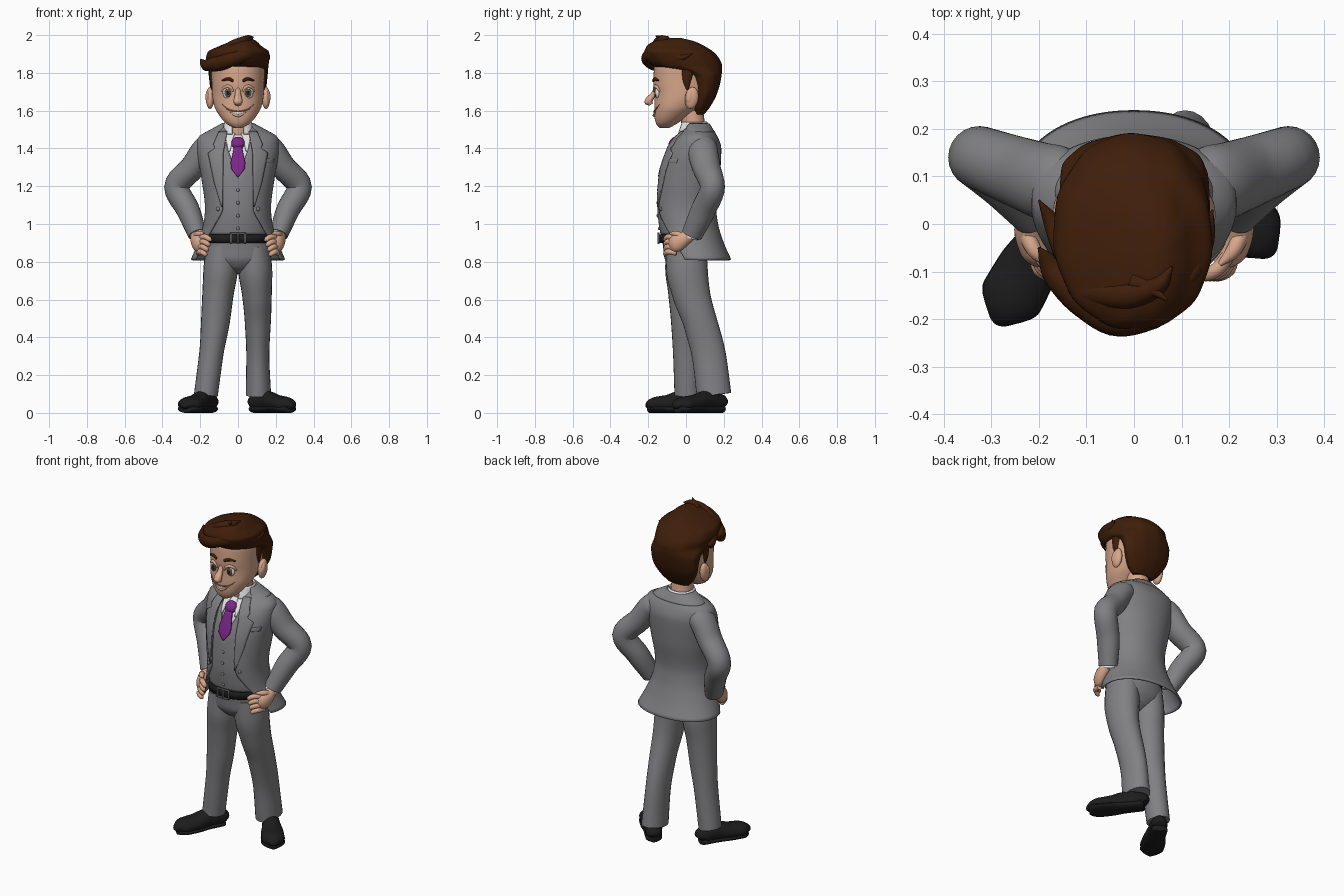
import bpy, bmesh, math
from mathutils import Vector, Matrix

cube = bpy.data.objects.get("Cube")
if cube:
    bpy.data.objects.remove(cube)

POWER = 2.12  # roundness of the body sections


def material(name, r, g, b):
    m = bpy.data.materials.new(name)
    m.use_nodes = True
    m.diffuse_color = (r, g, b, 1)
    m.node_tree.nodes["Principled BSDF"].inputs["Base Color"].default_value = (r, g, b, 1)
    return m


SUIT = material("suit grey", .22, .22, .23)
HAIR = material("hair brown", .05, .013, .003)
SKIN = material("skin", .68, .385, .26)
BLACK = material("shoe black", .012, .012, .012)
WHITE = material("shirt white", .8, .8, .8)
PURPLE = material("tie purple", .2, .02, .25)
METAL = material("buckle metal", .2, .2, .2)
IRIS = material("iris hazel", .12, .1, .06)
LIP = material("lip", .42, .17, .12)


def finish(name, bm, mat, thick=0.0, angle=40):
    bmesh.ops.remove_doubles(bm, verts=bm.verts, dist=1e-5)
    bmesh.ops.recalc_face_normals(bm, faces=bm.faces)
    mesh = bpy.data.meshes.new(name)
    bm.to_mesh(mesh)
    bm.free()
    mesh.materials.append(mat)
    ob = bpy.data.objects.new(name, mesh)
    bpy.context.collection.objects.link(ob)
    bpy.ops.object.select_all(action='DESELECT')
    ob.select_set(True)
    bpy.context.view_layer.objects.active = ob
    bpy.ops.object.shade_smooth_by_angle(angle=math.radians(angle))
    if thick:
        mod = ob.modifiers.new("thickness", 'SOLIDIFY')
        mod.thickness, mod.offset = thick, 0
    return ob


def smooth_table(rows):
    """Smooth interpolation without overshoot; first column is the parameter."""
    def at(t):
        t = min(max(t, rows[0][0]), rows[-1][0])
        i = max(k for k in range(len(rows) - 1) if rows[k][0] <= t)
        h = rows[i + 1][0] - rows[i][0]
        u = (t - rows[i][0]) / h

        def slope(k, c):
            k = min(max(k, 0), len(rows) - 2)
            return (rows[k + 1][c] - rows[k][c]) / (rows[k + 1][0] - rows[k][0])

        def tangent(k, c):
            a, b = slope(k - 1, c), slope(k, c)
            return 2 * a * b / (a + b) if a * b > 0 else 0
        return [(2*u**3 - 3*u*u + 1) * rows[i][c] + (3*u*u - 2*u**3) * rows[i + 1][c]
                + h * (u**3 - 2*u*u + u) * tangent(i, c) + h * (u**3 - u*u) * tangent(i + 1, c)
                for c in range(1, len(rows[0]))]
    return at


def grid(bm, rings, caps):
    rings = [[bm.verts.new(p) for p in r] for r in rings]
    for a, b in zip(rings, rings[1:]):
        for k in range(len(a) - 1):
            bm.faces.new((a[k], a[k + 1], b[k + 1], b[k]))
    if caps:
        bm.faces.new(rings[0])
        bm.faces.new(rings[-1])


def shell(name, f, z0, z1, mat, thick=0.0, levels=28, cols=56, ripple=0.0):
    """Stacked sections (half width, front y, back y, half opening, centre x)."""
    rings = []
    for j in range(levels + 1):
        z = z0 + (z1 - z0) * j / levels
        rx, yf, yb, gap, cx = f(z)
        start = math.asin(min(1, max(0, gap) / rx) ** (POWER / 2))
        ring = []
        for k in range(cols + 1):
            a = start + (2 * math.pi - 2 * start) * k / cols
            s, c = math.sin(a), math.cos(a)
            w = 1 + ripple * math.sin(11 * a + 9 * z)
            ring.append((cx + w * rx * math.copysign(abs(s) ** (2 / POWER), s),
                         (yf + yb) / 2 - w * (yb - yf) / 2 * math.copysign(abs(c) ** (2 / POWER), c), z))
        rings.append(ring)
    bm = bmesh.new()
    grid(bm, rings, not thick)
    return finish(name, bm, mat, thick)


def front(f, x, z):
    rx, yf, yb = f(z)[:3]
    return (yf + yb) / 2 - (yb - yf) / 2 * max(0, 1 - min(1, abs(x) / rx) ** POWER) ** (1 / POWER)


def strip(name, f, rows, mat, lift, thick=.008, cols=6):
    """Cloth panel lying on the front of a shell; rows are (z, x, x)."""
    rings = []
    for a, b in zip(rows, rows[1:]):
        for j in range(5):
            z, p, q = (a[c] + (b[c] - a[c]) * j / 4 for c in range(3))
            xs = [p + (q - p) * k / cols for k in range(cols + 1)]
            rings.append([(x, front(f, x, z) - lift, z) for x in xs])
    bm = bmesh.new()
    grid(bm, rings, False)
    return finish(name, bm, mat, thick)


def tube(name, pts, mat, ref=(1, 0, 0), steps=6, sides=24):
    """Tapered limb through points (x, y, z, radius along ref, other radius)."""
    f = smooth_table([(i, *p) for i, p in enumerate(pts)])
    n = (len(pts) - 1) * steps
    rings = []
    for j in range(n + 1):
        t = j / steps
        p = f(t)
        T = (Vector(f(t + .1)[:3]) - Vector(f(t - .1)[:3])).normalized()
        U = (Vector(ref) - T * T.dot(Vector(ref))).normalized()
        V = T.cross(U)
        angles = [2 * math.pi * k / sides for k in range(sides + 1)]
        rings.append([Vector(p[:3]) + U * p[3] * math.cos(a) + V * p[4] * math.sin(a) for a in angles])
    bm = bmesh.new()
    grid(bm, rings, True)
    return finish(name, bm, mat)


def ball(name, centre, radii, mat, tilt=0.0):
    bm = bmesh.new()
    m = Matrix.Translation(centre) @ Matrix.Rotation(tilt, 4, 'X') @ Matrix.Diagonal((*radii, 1))
    bmesh.ops.create_uvsphere(bm, u_segments=24, v_segments=14, radius=1, matrix=m)
    return finish(name, bm, mat)


# Jacket, waistcoat and shirt share one torso table
jacket = smooth_table([
    (.81, .245, -.1, .235, .225, 0), (.9, .208, -.13, .195, .18, 0),
    (1, .178, -.15, .165, .12, 0), (1.08, .17, -.157, .155, .082, 0),
    (1.25, .19, -.145, .175, .08, 0), (1.4, .212, -.095, .182, .078, 0),
    (1.45, .21, -.06, .168, .07, 0), (1.485, .165, -.025, .148, .063, 0),
    (1.51, .1, -.005, .13, .057, 0), (1.53, .07, .01, .115, .05, 0)])


def inner(inset, gap):
    def f(z):
        rx, yf, yb, _, cx = jacket(z)
        return min(rx, .18) - inset, yf + inset, min(yb, .17) - inset, gap(z), cx
    return f


vest = inner(.01, lambda z: (z - 1.24) * .34)
shirt = inner(.02, lambda z: 0)
shell("jacket", jacket, .81, 1.53, SUIT, .01, 44)
shell("waistcoat", vest, .945, 1.48, SUIT, .008, 40)
shell("shirt", shirt, 1.15, 1.505, WHITE)
collar = smooth_table([(1.47, .09, -.045, .135, .03, 0), (1.545, .068, -.022, .106, .03, 0)])
shell("shirt_collar", collar, 1.475, 1.54, WHITE, .008, 6)
over = smooth_table([(1.475, .182, -.015, .155, .1, 0), (1.53, .08, -.01, .12, .07, 0)])
shell("jacket_collar", over, 1.485, 1.53, SUIT, .01, 6)
for k in range(4):
    z = 1.18 - .068 * k
    ball("waistcoat_button", (0, front(vest, 0, z) - .005, z), (.009, .006, .009), SUIT)

# Tie
strip("tie", shirt, [(1.41, -.02, .02), (1.32, -.038, .038), (1.29, -.035, .035), (1.25, -.003, .003)],
      PURPLE, .016, .014)
ball("tie_knot", (0, front(shirt, 0, 1.43) - .012, 1.428), (.036, .022, .036), PURPLE, -.5)

# Trousers and belt
hips = smooth_table([(.735, .03, -.03, .04, 0, 0), (.77, .1, -.085, .085, 0, 0), (.82, .17, -.114, .115, 0, 0),
                     (.87, .177, -.12, .125, 0, 0), (.95, .16, -.132, .125, 0, 0)])
shell("trouser_hips", hips, .735, .95, SUIT)
belt = lambda z: (.165, -.14, .132, 0, 0)
shell("belt", belt, .9, .945, BLACK, .008, 2)
for name, rows in (("top", (.954, .945)), ("bottom", (.902, .893))):
    strip("buckle_" + name, belt, [(z, -.042, .042) for z in rows], METAL, .008)
for x in (-.038, 0, .038):
    strip("buckle_bar", belt, [(.95, x - .004, x + .004), (.896, x - .004, x + .004)], METAL, .008)
tube("left_trouser_leg", [(.086, 0, .88, .082, .108), (.091, .005, .76, .09, .11), (.1, .028, .63, .079, .1),
                          (.105, .075, .48, .069, .09), (.105, .122, .3, .061, .09),
                          (.108, .148, .095, .067, .092)], SUIT)
tube("right_trouser_leg", [(-.086, 0, .88, .082, .108), (-.092, 0, .76, .091, .11), (-.106, 0, .63, .083, .094),
                           (-.12, .002, .48, .076, .081), (-.143, .005, .3, .064, .073),
                           (-.17, .008, .095, .063, .069)], SUIT)

# Shoes: length fraction, half width, height
UPPER = [(0, .03, .06), (.04, .045, .095), (.35, .05, .112), (.6, .063, .092),
         (.83, .066, .082), (.94, .05, .07), (.985, .03, .055), (1, .012, .035)]
for side, heel, toe in (("left", (.085, .19), (.28, -.052)), ("right", (-.14, .06), (-.28, -.195))):
    h, d = Vector((*heel, 0)), Vector((toe[0] - heel[0], toe[1] - heel[1], 0))
    across = d.cross(Vector((0, 0, 1))).normalized()
    tube(side + "_shoe", [(*(h + d * t)[:2], tall / 2 + .004, w, tall / 2) for t, w, tall in UPPER], BLACK, across)
    tube(side + "_sole", [(*(h + d * t)[:2], .021, w * 1.02, .021) for t, w, _ in UPPER], BLACK, across)
    ankle = h + d * .22
    tube(side + "_sock", [(*ankle[:2], .06, .042, .042), (*ankle[:2], .14, .042, .042)], BLACK)

# Head
head = smooth_table([
    (1.508, .022, -.14, -.09, 0, 0), (1.53, .06, -.158, -.05, 0, 0), (1.57, .096, -.167, .01, 0, 0),
    (1.62, .124, -.168, .075, 0, 0), (1.68, .136, -.166, .13, 0, 0), (1.75, .139, -.172, .15, 0, 0),
    (1.82, .142, -.17, .16, 0, 0), (1.88, .125, -.145, .14, 0, 0), (1.92, .07, -.1, .08, 0, 0)])
shell("head", head, 1.508, 1.92, SKIN, 0, 40)
tube("neck", [(0, .05, 1.42, .066, .066), (0, .03, 1.6, .062, .06)], SKIN)
tube("nose", [(0, -.158, 1.72, .012, .01), (0, -.174, 1.685, .016, .014), (0, -.196, 1.652, .024, .02),
              (0, -.185, 1.632, .016, .012)], SKIN)
ball("nose_tip", (0, -.2, 1.647), (.022, .02, .018), SKIN)

# Smiling mouth
strip("teeth", head, [(1.594, -.034, .034), (1.588, -.03, .03), (1.58, -.014, .014)], WHITE, .003, .005, 12)


def face_line(name, pts, mat, r):
    path = [(x, front(head, x, z) - .002, z, r * w, r * w) for x, z, w in pts]
    tube(name, path, mat, (0, 1, 0), 6, 10)


face_line("upper_lip", [(-.085, 1.634, .3), (-.05, 1.606, 1), (0, 1.596, 1), (.05, 1.606, 1), (.085, 1.634, .3)], LIP, .0035)
face_line("lower_lip", [(-.045, 1.6, .3), (-.025, 1.582, 1), (0, 1.574, 1.3), (.025, 1.582, 1), (.045, 1.6, .3)], SKIN, .006)

# Hair
hair = smooth_table([
    (1.58, .07, .05, .095, 0, 0), (1.62, .107, .035, .128, 0, 0), (1.7, .145, .04, .168, 0, 0),
    (1.78, .155, .01, .187, 0, 0), (1.81, .158, -.07, .19, 0, 0), (1.835, .16, -.172, .19, 0, 0),
    (1.87, .167, -.208, .178, 0, -.003), (1.91, .162, -.222, .145, 0, .002), (1.94, .115, -.21, .1, 0, .012),
    (1.97, .06, -.165, .035, 0, .035), (1.985, .015, -.1, -.03, 0, .05)])
shell("hair", hair, 1.58, 1.985, HAIR, 0, 48, 88, .008)
LOCKS = {
    "fringe_lock": [(.11, -.12, 1.9, .02, .02), (.04, -.185, 1.895, .035, .035), (-.03, -.195, 1.875, .04, .042),
                    (-.1, -.16, 1.85, .04, .04), (-.165, -.1, 1.842, .03, .03), (-.2, -.05, 1.872, .003, .003)],
    "crest_lock": [(-.1, -.14, 1.9, .03, .03), (-.02, -.15, 1.945, .03, .03),
                   (.05, -.13, 1.975, .025, .02), (.08, -.09, 1.99, .003, .003)],
    "tip_lock": [(0, -.12, 1.96, .02, .02), (.04, -.14, 1.982, .014, .012), (.07, -.16, 1.997, .002, .002)],
    "left_lock": [(.07, -.14, 1.92, .03, .03), (.12, -.1, 1.91, .03, .025),
                  (.15, -.03, 1.88, .02, .02), (.165, .03, 1.9, .002, .002)],
    "right_lock": [(-.14, -.06, 1.86, .03, .03), (-.17, .0, 1.83, .02, .02), (-.2, .05, 1.85, .002, .002)]}
for name, pts in LOCKS.items():
    tube(name, pts, HAIR, (0, 0, 1))

# Mirrored parts
for s, side in ((1, "left_"), (-1, "right_")):
    at = lambda *p: (s * p[0], *p[1:])
    # Face details
    ball(side + "ear", at(.148, .03, 1.667), (.022, .036, .058), SKIN, -.15)
    ball(side + "ear_hollow", at(.16, .02, 1.672), (.012, .02, .036), SKIN, -.15)
    tube(side + "sideburn", [at(.138, .01, 1.82, .034, .014), at(.138, .005, 1.76, .022, .012),
                             at(.136, .008, 1.71, .006, .004)], HAIR, (0, 1, 0))
    y = front(head, .055, 1.695)
    ball(side + "eye", at(.055, y + .006, 1.695), (.026, .014, .031), WHITE)
    ball(side + "iris", at(.054, y - .004, 1.694), (.018, .006, .022), IRIS)
    ball(side + "pupil", at(.053, y - .009, 1.693), (.009, .003, .011), BLACK)
    face_line(side + "eyelid", [at(.024, 1.7, .5), at(.038, 1.722, 1), at(.055, 1.729, 1.1),
                                at(.075, 1.72, 1), at(.086, 1.7, .5)], SKIN, .008)
    face_line(side + "eyebrow", [at(.025, 1.757, .8), at(.05, 1.768, 1), at(.085, 1.76, .4)], HAIR, .009)
    # Sleeve, cuff and hand on hip
    tube(side + "sleeve", [at(.11, .08, 1.428, .06, .055), at(.168, .085, 1.398, .082, .07),
                           at(.24, .108, 1.3, .075, .067), at(.325, .14, 1.195, .066, .066),
                           at(.265, .092, 1.075, .066, .062), at(.215, .032, .945, .056, .05)], SUIT, (0, 1, 0))
    tube(side + "cuff", [at(.224, .04, .97, .044, .04), at(.211, .026, .936, .046, .042)], WHITE, (0, 1, 0))
    tube(side + "hand", [at(.22, .022, .945, .032, .028), at(.22, -.012, .92, .038, .032),
                         at(.21, -.05, .898, .046, .032), at(.185, -.08, .885, .038, .02)], SKIN, (0, 0, 1))
    for k in range(4):
        z = .932 - .026 * k
        x = .14 + .008 * k
        tube(side + "finger", [at(.21, -.05, z - .008, .014, .014), at(x + .035, -.095, z, .015, .015),
                               at(x + .01, -.108, z - .014, .013, .013), at(x, -.106, z - .022, .004, .004)],
             SKIN, (0, 0, 1), 4, 12)
    tube(side + "thumb", [at(.23, -.01, .93, .018, .018), at(.21, -.055, .948, .016, .016),
                          at(.18, -.085, .95, .005, .005)], SKIN, (0, 0, 1), 4, 12)
    # Lapel, collar wing and button
    strip(side + "lapel", jacket, [at(1.49 * s, s * .057, s * .1), at(1.42 * s, s * .07, s * .13),
                                   at(1.4 * s, s * .074, s * .122), at(1.375 * s, s * .078, s * .158),
                                   at(1.22 * s, s * .08, s * .125), at(1.09 * s, s * .08, s * .086)], SUIT, .01)
    strip(side + "collar_wing", shirt, [(1.48, s * .015, s * .065), (1.46, s * .024, s * .065),
                                        (1.385, s * .042, s * .052)], WHITE, .012, .006)
    ball(side + "jacket_button", at(.105, front(jacket, .105, 1.08) - .006, 1.08), (.011, .007, .011), SUIT)
strip("breast_pocket", jacket, [(1.345, .14, .19), (1.322, .135, .185)], SUIT, .007, .006)
